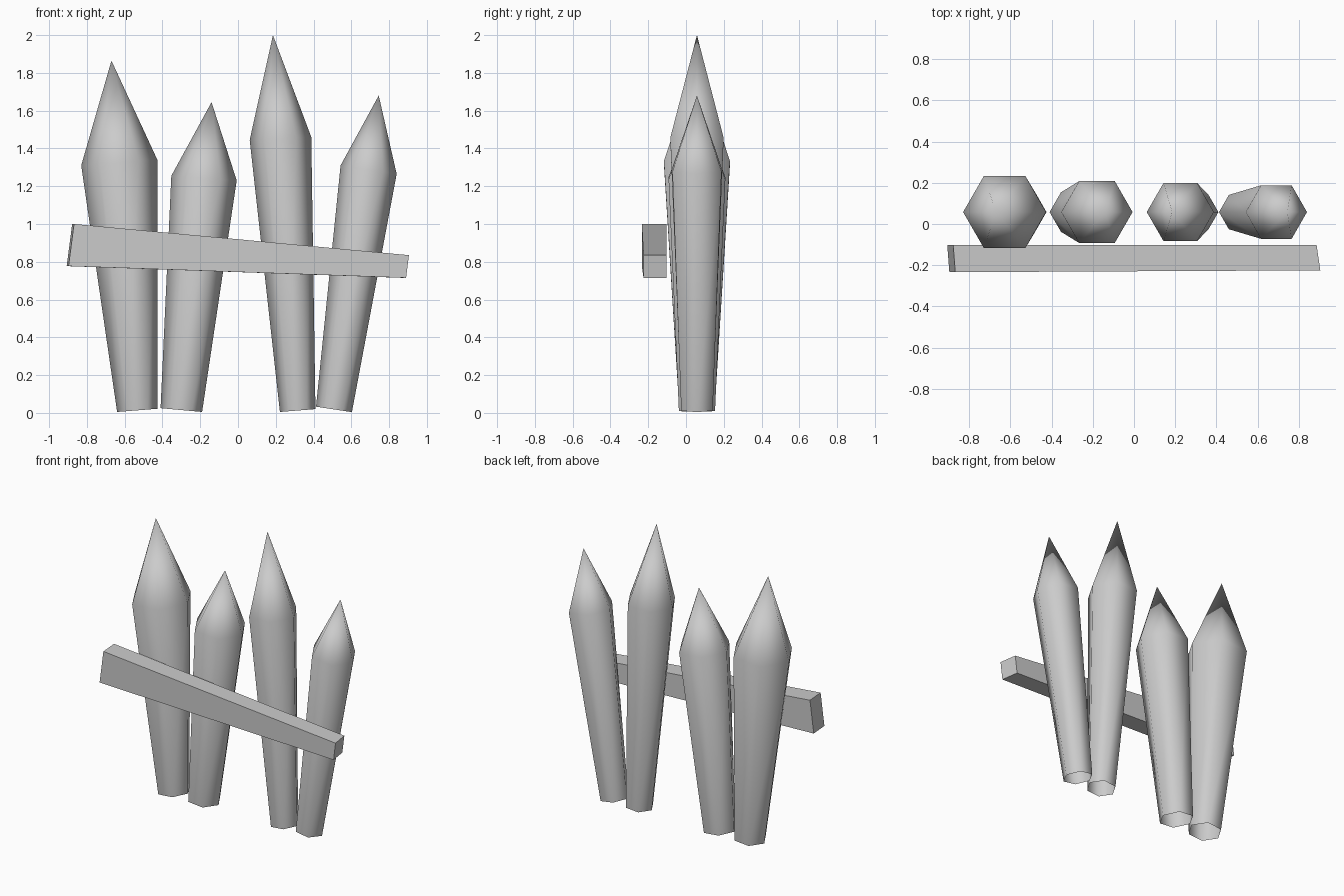
import bpy, bmesh
from math import cos, sin, tau
from mathutils import Vector

default = bpy.data.objects.get("Cube")
if default:
    bpy.data.objects.remove(default, do_unlink=True)

GREY = (0.6, 0.6, 0.6, 1)
grey = bpy.data.materials.new("plain grey")
grey.use_nodes = True
grey.diffuse_color = GREY
grey.node_tree.nodes["Principled BSDF"].inputs["Base Color"].default_value = GREY


def finish(bm, name, smooth):
    bmesh.ops.recalc_face_normals(bm, faces=bm.faces)
    for face in bm.faces:
        face.smooth = smooth
    mesh = bpy.data.meshes.new(name)
    bm.to_mesh(mesh)
    bm.free()
    mesh.materials.append(grey)
    obj = bpy.data.objects.new(name, mesh)
    bpy.context.collection.objects.link(obj)


STAKE_Y = 0.058
SIDES = 6


def hex_ring(bm, left, right):
    """Tilted hexagon whose opposite corners are the (x, z) points given."""
    a, b = (Vector((x, STAKE_Y, z)) for x, z in (left, right))
    centre, half = (a + b) / 2, (b - a) / 2
    depth = Vector((0, half.length, 0))
    angles = [tau * i / SIDES for i in range(SIDES)]
    return [bm.verts.new(centre + half * cos(t) + depth * sin(t)) for t in angles]


def stake(name, foot, shoulder, tip):
    bm = bmesh.new()
    low, high = hex_ring(bm, *foot), hex_ring(bm, *shoulder)
    point = bm.verts.new((tip[0], STAKE_Y, tip[1]))
    for i in range(SIDES):
        j = (i + 1) % SIDES
        bm.faces.new((low[i], low[j], high[j], high[i]))
        bm.faces.new((high[i], high[j], point))
    finish(bm, name, True)


# Four pointed stakes, open at the foot
stake("stake_far_right", ((-0.64, 0.005), (-0.425, 0.022)),
      ((-0.83, 1.31), (-0.427, 1.34)), (-0.67, 1.865))
stake("stake_mid_right", ((-0.41, 0.025), (-0.19, 0.005)),
      ((-0.353, 1.255), (-0.007, 1.23)), (-0.14, 1.645))
stake("stake_mid_left", ((0.222, 0.005), (0.41, 0.02)),
      ((0.062, 1.445), (0.388, 1.46)), (0.185, 2.0))
stake("stake_far_left", ((0.413, 0.033), (0.603, 0.004)),
      ((0.543, 1.31), (0.84, 1.265)), (0.745, 1.68))

# Crooked rail: a cube with its ends moved to an uneven taper
bm = bmesh.new()
bmesh.ops.create_cube(bm, size=2)
for v in bm.verts:
    left, back, top = (c > 0 for c in v.co)
    if left:
        x, z = (0.905, 0.835) if top else (0.89, 0.715)
        x -= 0.018 * back
    else:
        x, z = (-0.868, 1.0) if top else (-0.897, 0.777)
        x -= 0.01 * back
    y = -0.103 if back else (-0.225 if left else -0.234)
    v.co = (x, y, z)
finish(bm, "cross_rail", False)
